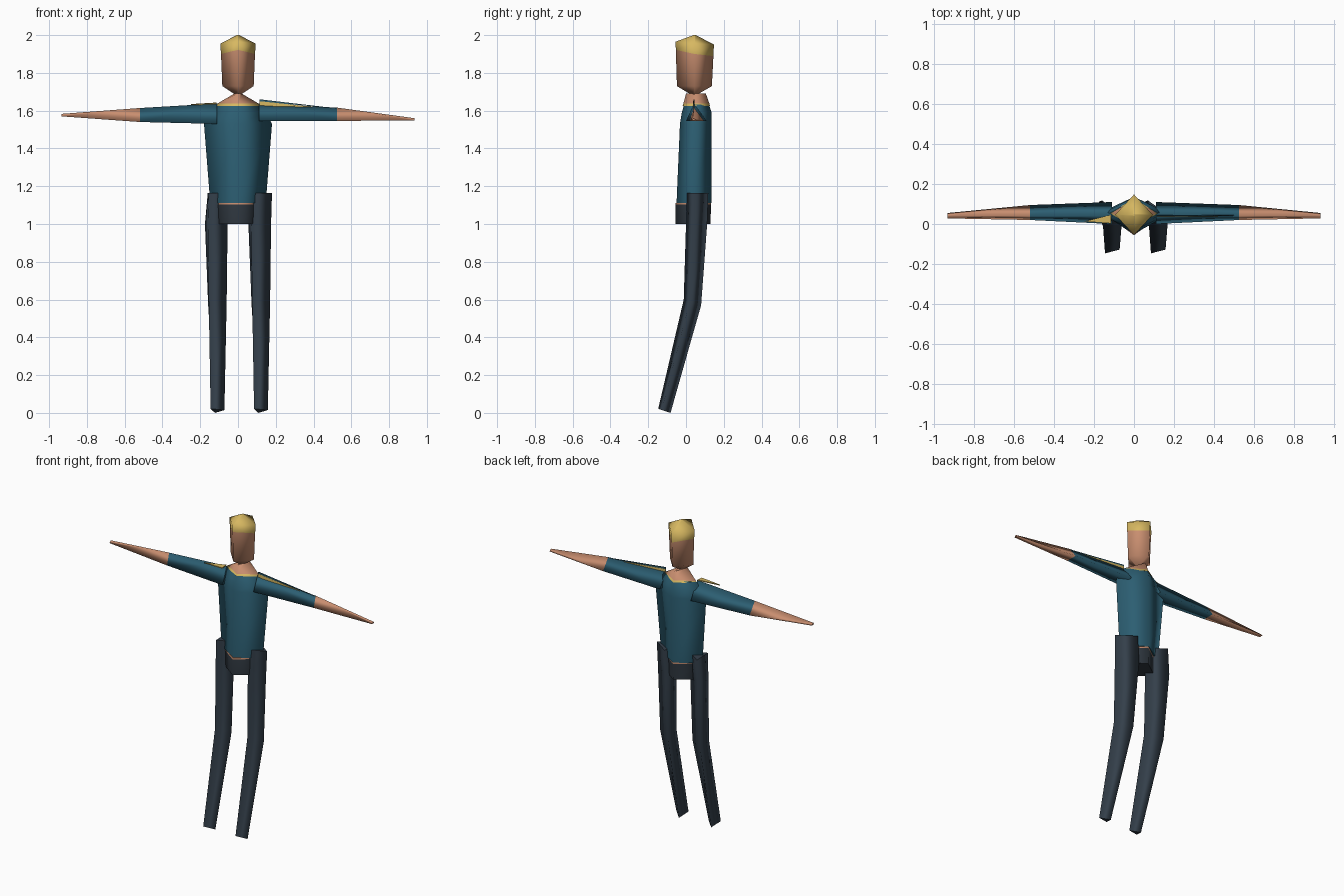
import bpy, bmesh

cube = bpy.data.objects.get("Cube")
if cube:
    bpy.data.objects.remove(cube, do_unlink=True)


def material(name, rgb):
    mat = bpy.data.materials.new(name)
    mat.use_nodes = True
    mat.diffuse_color = (*rgb, 1)
    mat.node_tree.nodes["Principled BSDF"].inputs["Base Color"].default_value = (*rgb, 1)
    return mat


TEAL = material("teal shirt", (0.025, 0.112, 0.168))
SKIN = material("skin", (0.58, 0.27, 0.16))
BLOND = material("blond", (0.68, 0.48, 0.12))
SLATE = material("slate trousers", (0.034, 0.05, 0.069))
DARK = material("dark slate hips", (0.028, 0.038, 0.05))


def loft(name, rings, bands):
    """Skin a list of equal-sized rings; bands gives one material per gap."""
    mesh = bpy.data.meshes.new(name)
    mats = list(dict.fromkeys(bands))
    for mat in mats:
        mesh.materials.append(mat)
    bm = bmesh.new()
    rows = [[bm.verts.new(p) for p in ring] for ring in rings]
    n = len(rows[0])
    for low, high, mat in zip(rows, rows[1:], bands):
        for i in range(n):
            j = (i + 1) % n
            face = bm.faces.new((low[i], low[j], high[j], high[i]))
            face.material_index = mats.index(mat)
    for row, mat in ((rows[0], bands[0]), (rows[-1], bands[-1])):
        cap = bm.faces.new(row)
        cap.material_index = mats.index(mat)
        for edge in cap.edges:
            edge.smooth = False
    for face in bm.faces:
        face.smooth = True
    bmesh.ops.recalc_face_normals(bm, faces=bm.faces)
    bm.to_mesh(mesh)
    bm.free()
    obj = bpy.data.objects.new(name, mesh)
    bpy.context.collection.objects.link(obj)
    return obj


def diamond(z, w, front, back, tilt=0):
    mid = (front + back) / 2
    return [(0, front, z + tilt), (w, mid, z), (0, back, z - tilt / 2), (-w, mid, z)]


# Head with hair cap
loft("head", [
    diamond(1.68, 0.008, 0.035, 0.05),
    diamond(1.73, 0.083, -0.048, 0.137),
    diamond(1.9, 0.09, -0.054, 0.145, 0.022),
    diamond(1.955, 0.094, -0.055, 0.148, 0.01),
    diamond(2.0, 0.006, 0.04, 0.052),
], [SKIN, SKIN, BLOND, BLOND])

# Neck with a thin collar
loft("neck", [
    diamond(1.625, 0.12, -0.018, 0.127),
    diamond(1.637, 0.11, -0.014, 0.124),
    diamond(1.69, 0.02, 0.0, 0.105),
], [BLOND, SKIN])

# Shirt body
loft("torso", [
    diamond(1.112, 0.147, -0.05, 0.135),
    diamond(1.53, 0.18, -0.032, 0.136),
    diamond(1.59, 0.15, -0.022, 0.135),
    diamond(1.632, 0.117, -0.01, 0.122),
], [TEAL] * 3)

# Hips and the strip of skin above them
loft("hips", [
    diamond(1.0, 0.125, -0.055, 0.13),
    diamond(1.103, 0.13, -0.056, 0.132),
    diamond(1.112, 0.13, -0.054, 0.132),
], [DARK, SKIN])


# Arms: three-sided sleeve from shoulder to elbow, bare skin to the tip
def arm_ring(x, front, back, ridge, bottom, top):
    return [(x, front, bottom), (x, back, bottom), (x, ridge, top)]


loft("left_arm", [
    arm_ring(0.11, 0.0, 0.11, 0.042, 1.545, 1.638),
    arm_ring(0.525, 0.02, 0.095, 0.042, 1.546, 1.616),
    arm_ring(0.935, 0.028, 0.055, 0.04, 1.548, 1.56),
], [TEAL, SKIN])
loft("right_arm", [
    arm_ring(-0.11, 0.0, 0.11, 0.042, 1.53, 1.638),
    arm_ring(-0.52, 0.02, 0.095, 0.042, 1.54, 1.614),
    arm_ring(-0.935, 0.028, 0.055, 0.04, 1.57, 1.583),
], [TEAL, SKIN])


# Open shoulder seams: thin plates showing the lining
def plate(name, points, mat, dy=0.0, dz=0.0):
    loft(name, [[(x, y + s * dy, z + s * dz) for x, y, z in points] for s in (-1, 1)], [mat])


plate("left_seam_lining", [(0.115, 0.042, 1.625), (0.42, 0.042, 1.618), (0.115, 0.042, 1.65)],
      BLOND, dy=0.004)
plate("left_seam_edge", [(0.115, 0.042, 1.648), (0.525, 0.042, 1.612), (0.115, 0.042, 1.66)],
      TEAL, dy=0.003)
plate("right_seam_lining", [(-0.115, 0.003, 1.637), (-0.25, 0.013, 1.632), (-0.115, 0.046, 1.64)],
      BLOND, dz=0.003)

# Three-sided legs bent at the knee; both share one cross-section
leg = [
    [(0.085, -0.147, 0.022), (0.158, -0.128, 0.015), (0.108, -0.082, 0)],
    [(0.075, -0.012, 0.6), (0.17, 0.02, 0.59), (0.072, 0.08, 0.57)],
    [(0.07, 0, 1.0), (0.175, 0.035, 1.0), (0.055, 0.112, 1.0)],
    [(0.075, 0, 1.165), (0.18, 0.04, 1.165), (0.07, 0.118, 1.165)],
]
for name, shift in (("left_leg", 0), ("right_leg", -0.23)):
    loft(name, [[(x + shift, y, z) for x, y, z in ring] for ring in leg], [SLATE] * 3)
